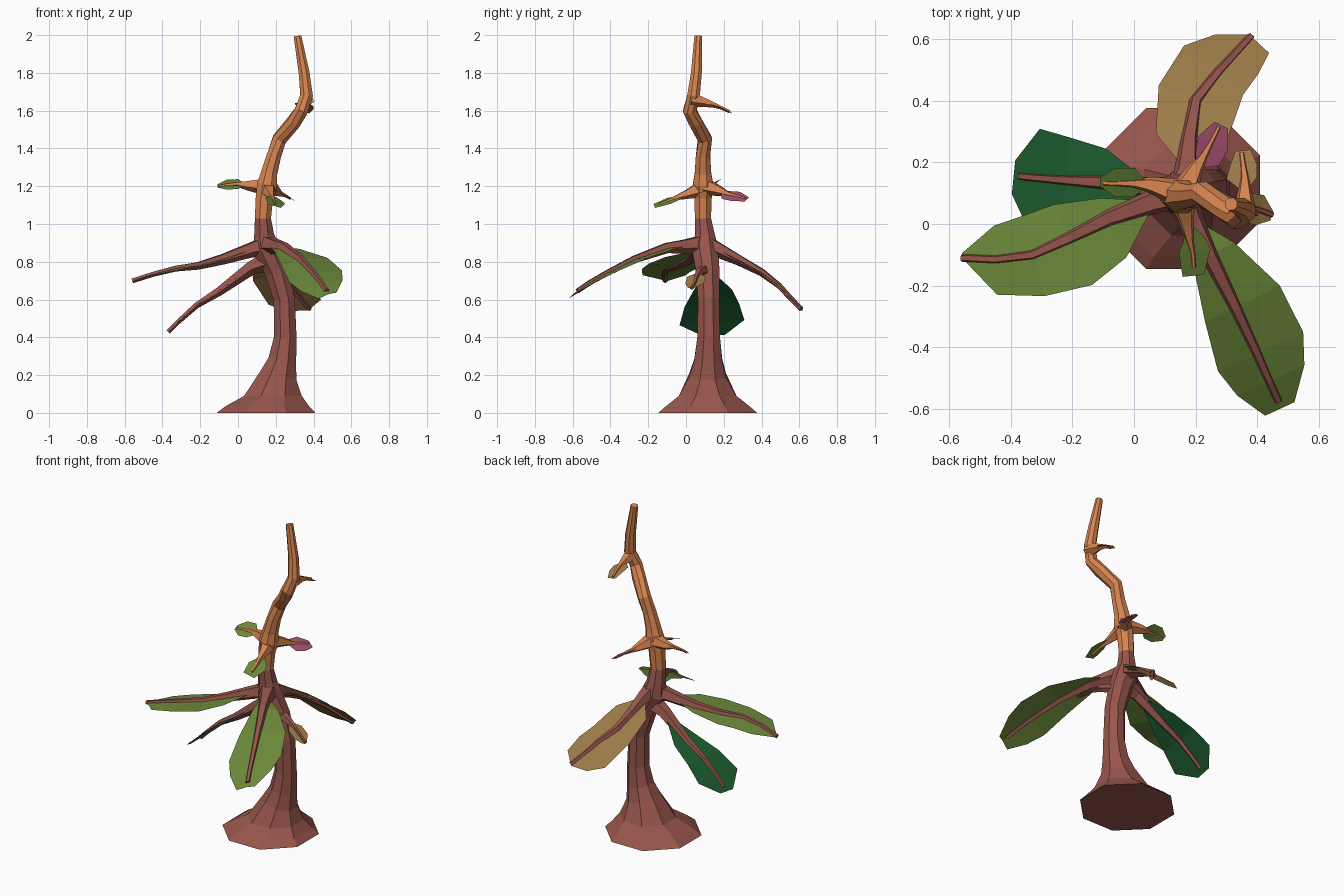
import bpy, bmesh, math
from mathutils import Vector

if "Cube" in bpy.data.objects:
    bpy.data.objects.remove(bpy.data.objects["Cube"])


def mat(name, r, g, b):
    m = bpy.data.materials.new(name)
    m.diffuse_color = (r, g, b, 1)
    m.use_nodes = True
    m.node_tree.nodes["Principled BSDF"].inputs["Base Color"].default_value = m.diffuse_color
    return m


BROWN = mat("brown_bark", 0.31, 0.092, 0.073)
ORANGE = mat("orange_bark", 0.68, 0.23, 0.08)
OLIVE = mat("olive_leaf", 0.15, 0.25, 0.042)
GREEN = mat("dark_green_leaf", 0.013, 0.12, 0.032)
TAN = mat("tan_leaf", 0.33, 0.195, 0.065)
PINK = mat("pink_leaf", 0.43, 0.09, 0.18)


def finish(name, bm, mats):
    me = bpy.data.meshes.new(name)
    bm.to_mesh(me)
    bm.free()
    for m in mats:
        me.materials.append(m)
    ob = bpy.data.objects.new(name, me)
    bpy.context.collection.objects.link(ob)
    return ob


def tangent(pts, i):
    return (pts[min(i + 1, len(pts) - 1)] - pts[max(i - 1, 0)]).normalized()


def tube(pts, radii, sides, flat_start=False, ref=Vector((1, 0, 0))):
    """Faceted tube along a path with a radius at each point."""
    bm = bmesh.new()
    rings = []
    for i, (p, r) in enumerate(zip(pts, radii)):
        t = Vector((0, 0, 1)) if flat_start and i < 3 else tangent(pts, i)
        u = (ref - t * ref.dot(t)).normalized()
        v = t.cross(u)
        ring = []
        for k in range(sides):
            a = math.tau * (k + 0.5) / sides
            ring.append(bm.verts.new(p + (u * math.cos(a) + v * math.sin(a)) * r))
        rings.append(ring)
    for a, b in zip(rings, rings[1:]):
        for k in range(sides):
            n = (k + 1) % sides
            bm.faces.new((a[k], a[n], b[n], b[k]))
    bm.faces.new(rings[0][::-1])
    bm.faces.new(rings[-1])
    return bm


# Trunk: flared foot, bent stem, orange upper part (x, y, z, radius)
trunk = [(.148, .115, 0, .283), (.155, .115, .035, .24), (.185, .115, .09, .165),
         (.215, .115, .2, .105),
         (.235, .118, .28, .08), (.25, .12, .4, .065), (.245, .12, .6, .061),
         (.205, .115, .75, .068), (.15, .1, .87, .075), (.138, .1, .94, .057),
         (.132, .09, 1.03, .046), (.14, .09, 1.14, .05), (.155, .09, 1.21, .058),
         (.165, .09, 1.27, .047), (.19, .09, 1.36, .041), (.22, .1, 1.45, .04),
         (.295, .05, 1.54, .04), (.335, .02, 1.6, .038), (.363, .04, 1.68, .036),
         (.35, .055, 1.8, .031), (.315, .065, 1.995, .022)]
bm = tube([Vector(p[:3]) for p in trunk], [p[3] for p in trunk], 8, True)
for f in bm.faces:
    f.material_index = 1 if f.calc_center_median().z > 1.03 else 0
finish("trunk", bm, [BROWN, ORANGE])


def height_on(pts, axis, value):
    """Height of the midrib where its coordinate on the axis equals value."""
    segs = list(zip(pts, pts[1:]))
    for a, b in segs:
        t = (value - a[axis]) / (b[axis] - a[axis])
        if t <= 1:
            break
    return a.z + (b.z - a.z) * max(t, 0)


def leaf(name, stations, bark, colour, r0, r1, ext=0.0, axis=None, tilt=0.0, droop=0.0):
    """Branch running out as the midrib of a flat leaf blade.
    stations: x, y, z, left width, right width (None = bare branch).
    axis: blade follows the midrib height along that axis; tilt lifts the left side."""
    pts = [Vector(s[:3]) for s in stations]
    n = len(pts) - 1
    radii = [r1 + (r0 - r1) * (1 - i / n) ** 2.6 for i in range(n + 1)]
    finish(name + "_branch", tube(pts, radii, 5, ref=Vector((0, 0, 1))), [bark])
    bm = bmesh.new()
    rows = []
    for i, s in enumerate(stations):
        if s[3] is None:
            continue
        t = tangent(pts, i)
        side = Vector((-t.y, t.x, 0)).normalized()
        p = pts[i] + (t * ext if i == n else Vector())
        row = []
        for w in (s[3], 0, -s[4]):
            q = p + side * w
            if axis is not None and w:
                q.z = height_on(pts, axis, q[axis])
            q.z += w * tilt - abs(w) * droop
            row.append(bm.verts.new(q))
        rows.append(row)
    for a, b in zip(rows, rows[1:]):
        for k in (0, 1):
            bm.faces.new((a[k], a[k + 1], b[k + 1], b[k]))
    bmesh.ops.remove_doubles(bm, verts=bm.verts, dist=0.0005)
    finish(name + "_leaf", bm, [colour])


# Large lower leaves
leaf("left", [(.14, .1, .88, None, 0), (.07, .075, .865, .0, .0), (-.08, .02, .815, .14, .07),
              (-.21, -.045, .78, .17, .12), (-.33, -.1, .765, .14, .13),
              (-.45, -.115, .735, .115, .11), (-.56, -.11, .7, 0, .015)],
     BROWN, OLIVE, .06, .014, axis=0, droop=.06)
leaf("back_left", [(.17, .105, .81, None, 0), (.07, .115, .77, 0, 0), (-.1, .135, .645, .1, .11),
                   (-.22, .142, .57, .15, .14), (-.32, .15, .48, .185, .16),
                   (-.37, .155, .43, .06, .05)],
     BROWN, GREEN, .06, .013, .03, axis=0)
leaf("front_right", [(.15, .09, .89, None, 0), (.19, .01, .885, .01, .03),
                     (.245, -.1, .875, .09, .06), (.33, -.27, .815, .16, .11),
                     (.4, -.42, .74, .165, .14), (.44, -.51, .69, .125, .115),
                     (.47, -.575, .645, .045, .06)],
     BROWN, OLIVE, .06, .014, .03, axis=1, droop=.12)
leaf("back_right", [(.15, .1, .89, None, 0), (.17, .17, .865, 0, 0), (.18, .28, .81, .11, .12),
                    (.2, .4, .745, .13, .14), (.27, .49, .675, .14, .11),
                    (.33, .555, .605, .09, .1), (.38, .61, .55, .01, .08)],
     BROWN, TAN, .06, .014, axis=1, droop=.06)

# Small leaves
leaf("right_small", [(.21, .11, .76, None, 0), (.31, .07, .745, 0, 0), (.36, .055, .72, .05, .05),
                     (.41, .045, .685, .05, .05), (.45, .03, .66, .01, .02)],
     BROWN, TAN, .035, .01)
leaf("upper_left", [(.15, .1, 1.2, None, 0), (.05, .128, 1.205, 0, 0), (.0, .132, 1.21, .045, .05),
                    (-.06, .132, 1.207, .045, .05), (-.1, .132, 1.2, .01, .02)],
     ORANGE, OLIVE, .05, .007, .01, tilt=-.55)
leaf("upper_front", [(.155, .09, 1.19, None, 0), (.17, .01, 1.16, 0, 0), (.18, -.05, 1.14, .05, .02),
                     (.19, -.09, 1.125, .06, .045), (.195, -.14, 1.105, .03, .04)],
     ORANGE, OLIVE, .05, .007, .03, tilt=-.3)
leaf("upper_back", [(.16, .1, 1.2, None, 0), (.2, .18, 1.175, 0, 0), (.225, .22, 1.16, .03, .06),
                    (.25, .265, 1.15, .045, .06), (.275, .315, 1.135, .02, .03)],
     ORANGE, PINK, .05, .007, .01, tilt=.45)
leaf("top_back", [(.36, .03, 1.66, None, 0), (.36, .1, 1.645, 0, 0), (.36, .15, 1.63, .06, .04),
                  (.355, .19, 1.615, .045, .045), (.35, .23, 1.595, .02, .03)],
     ORANGE, TAN, .045, .009, .01, tilt=.15)
